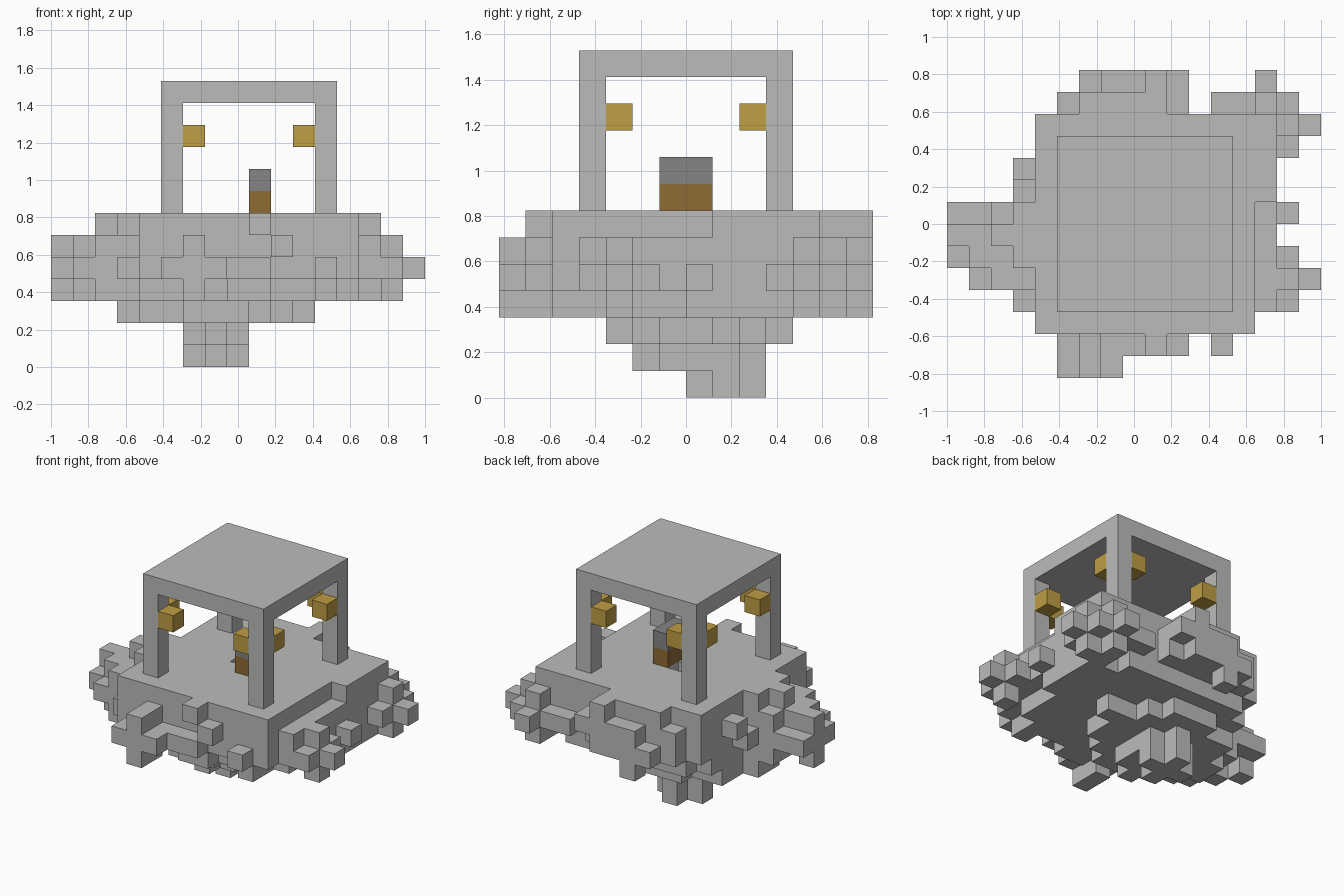
import bpy
import bmesh
from mathutils import Vector

cube = bpy.data.objects.get("Cube")
if cube:
    bpy.data.objects.remove(cube, do_unlink=True)

SIZE = (17, 14, 13)          # grid cells along x, y, z
UNIT = 2 / SIZE[0]


def make_material(name, colour):
    mat = bpy.data.materials.new(name)
    mat.use_nodes = True
    rgba = (*colour, 1)
    mat.diffuse_color = rgba
    mat.node_tree.nodes["Principled BSDF"].inputs["Base Color"].default_value = rgba
    return mat


stone = make_material("pale_stone", (.5, .5, .49))
gold = make_material("lamp_gold", (.52, .34, .06))
wood = make_material("brown_wood", (.275, .145, .036))
iron = make_material("dark_grey", (.235, .235, .235))


def box(x0, x1, y0, y1, z0, z1):
    """Cells of an inclusive range."""
    return {(x, y, z) for x in range(x0, x1 + 1)
            for y in range(y0, y1 + 1) for z in range(z0, z1 + 1)}


DIRECTIONS = [Vector(d) for d in
              ((1, 0, 0), (-1, 0, 0), (0, 1, 0), (0, -1, 0), (0, 0, 1), (0, 0, -1))]


def burr(x, y, z):
    """A cell with a neighbour on each of its six sides, kept inside the island."""
    cells = {(x, y, z)}
    for d in DIRECTIONS:
        cells.add((x + int(d.x), y + int(d.y), z + int(d.z)))
    return {c for c in cells
            if 0 <= c[0] < SIZE[0] and 0 <= c[1] < SIZE[1] and 0 <= c[2] < 7}


def build(name, cells, mat):
    """Turn a set of cells into a mesh of its exposed faces."""
    bm = bmesh.new()
    origin = Vector((-SIZE[0] / 2, -SIZE[1] / 2, 0))
    for cell in cells:
        centre = Vector(cell) + Vector((.5, .5, .5)) + origin
        for d in DIRECTIONS:
            neighbour = tuple(int(v) for v in Vector(cell) + d)
            if neighbour in cells:
                continue
            side = Vector((d.y, d.z, d.x))
            up = d.cross(side)
            corners = [centre + (d + side * a + up * b) / 2
                       for a, b in ((-1, -1), (1, -1), (1, 1), (-1, 1))]
            bm.faces.new([bm.verts.new(c * UNIT) for c in corners])
    bmesh.ops.remove_doubles(bm, verts=bm.verts, dist=UNIT / 100)
    # Merge flat areas into large faces
    bmesh.ops.dissolve_limit(bm, angle_limit=.01, verts=bm.verts, edges=bm.edges)
    mesh = bpy.data.meshes.new(name)
    bm.to_mesh(mesh)
    bm.free()
    mesh.materials.append(mat)
    obj = bpy.data.objects.new(name, mesh)
    bpy.context.collection.objects.link(obj)
    return obj


# Island: main slab, side ledges and tapering underside
island = set()
for part in (
    (4, 13, 2, 11, 4, 6), (4, 13, 4, 10, 3, 3), (5, 12, 3, 11, 3, 3),
    (14, 14, 3, 7, 4, 5), (14, 14, 8, 11, 3, 6),
    (5, 10, 12, 12, 4, 5), (6, 9, 12, 12, 6, 6),
    (2, 3, 4, 7, 3, 5), (3, 3, 5, 7, 6, 6), (0, 1, 7, 7, 4, 4),
    (3, 10, 6, 7, 2, 2), (5, 11, 8, 8, 2, 2), (4, 9, 5, 9, 2, 2),
    (6, 8, 4, 10, 2, 2), (6, 8, 6, 8, 1, 1), (7, 7, 5, 9, 1, 1),
):
    island |= box(*part)

# Island: rough burrs around the rim and at the bottom tip
for spot in (
    (6, 0, 4), (6, 1, 4), (8, 2, 4), (9, 2, 6), (9, 2, 4), (10, 2, 5), (12, 2, 4),
    (15, 4, 4), (14, 7, 4), (15, 11, 4), (14, 12, 4), (12, 11, 4),
    (7, 13, 4), (9, 13, 5), (0, 6, 4), (1, 5, 4), (2, 6, 5),
    (4, 8, 4), (4, 9, 5), (4, 3, 4), (7, 8, 0),
):
    island |= burr(*spot)
island.discard((8, 7, 6))    # small pit beside the workbench
build("island", island, stone)

# Canopy: flat roof on four corner posts, two lamps on each post
LEFT, RIGHT, FRONT, BACK = 5, 12, 3, 10
canopy = box(LEFT, RIGHT, FRONT, BACK, 12, 12)
for x, step_x, side in ((LEFT, 1, "right"), (RIGHT, -1, "left")):
    for y, step_y, end in ((FRONT, 1, "front"), (BACK, -1, "back")):
        canopy |= box(x, x, y, y, 7, 11)
        lamps = {(x + step_x, y, 10), (x, y + step_y, 10)}
        build(f"{end}_{side}_lamps", lamps, gold)
build("canopy", canopy, stone)

# Workbench in the middle of the floor
build("bench_base", box(9, 9, 6, 7, 7, 7), wood)
build("bench_top", box(9, 9, 6, 7, 8, 8), iron)
